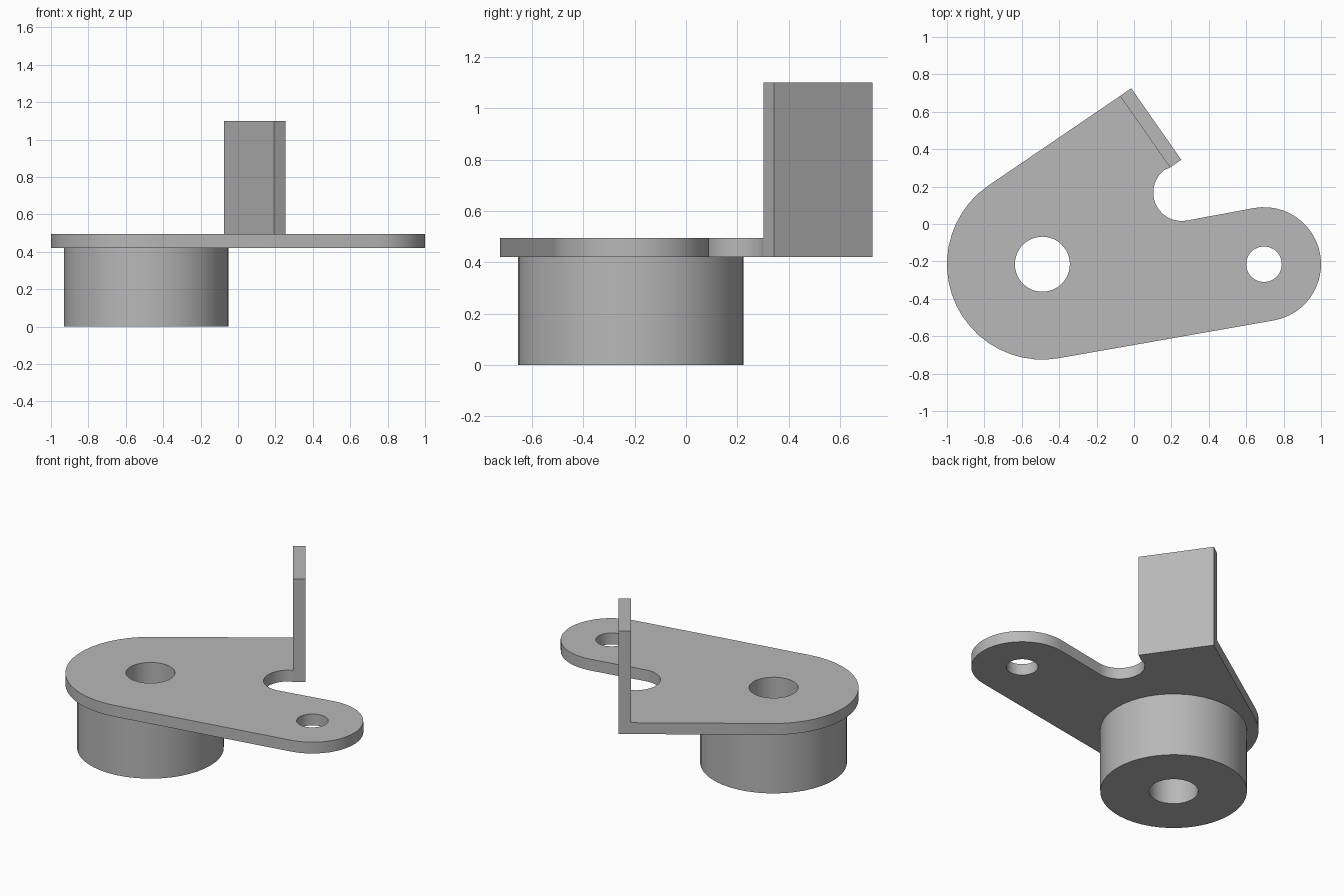
import bpy
import bmesh
from math import cos, sin, radians
from mathutils import Vector

if "Cube" in bpy.data.objects:
    bpy.data.objects.remove(bpy.data.objects["Cube"], do_unlink=True)

steel = bpy.data.materials.new("plain grey metal")
steel.use_nodes = True
grey = (0.48, 0.48, 0.48, 1)
steel.diffuse_color = grey
steel.node_tree.nodes["Principled BSDF"].inputs["Base Color"].default_value = grey


def arc(centre, radius, start, end, step=7.5):
    """Points along an arc, angles in degrees."""
    n = max(2, round(abs(end - start) / step))
    angles = [radians(start + (end - start) * i / n) for i in range(n + 1)]
    return [(centre[0] + radius * cos(a), centre[1] + radius * sin(a)) for a in angles]


def circle(centre, radius):
    return arc(centre, radius, 0, 360)[:-1]


def extruded(name, loops, bottom, top):
    """Solid from an outline followed by any hole outlines."""
    bm = bmesh.new()
    edges = []
    for loop in loops:
        verts = [bm.verts.new((x, y, bottom)) for x, y in loop]
        edges += [bm.edges.new((a, b)) for a, b in zip(verts, verts[1:] + verts[:1])]
    bmesh.ops.triangle_fill(bm, edges=edges, use_beauty=True, normal=(0, 0, 1))
    result = bmesh.ops.extrude_face_region(bm, geom=bm.faces[:], use_keep_orig=True)
    moved = [g for g in result["geom"] if isinstance(g, bmesh.types.BMVert)]
    bmesh.ops.translate(bm, verts=moved, vec=(0, 0, top - bottom))
    bmesh.ops.recalc_face_normals(bm, faces=bm.faces[:])
    mesh = bpy.data.meshes.new(name)
    bm.to_mesh(mesh)
    bm.free()
    mesh.materials.append(steel)
    obj = bpy.data.objects.new(name, mesh)
    bpy.context.collection.objects.link(obj)
    bpy.ops.object.select_all(action="DESELECT")
    obj.select_set(True)
    bpy.context.view_layer.objects.active = obj
    bpy.ops.object.shade_smooth_by_angle(angle=radians(30))
    return obj


# Shared dimensions
hub = (-0.49, -0.215)
pivot = (0.695, -0.215)
plate_bottom, plate_top, tab_top = 0.42, 0.495, 1.10
hub_hole = circle(hub, 0.147)

# Upright tab corners, set at an angle on the plate
along = Vector((cos(radians(-55)), sin(radians(-55))))
inward = Vector((along.y, -along.x))
outer_back = Vector((-0.015, 0.726))
outer_front = outer_back + along * 0.467
inner_back = outer_back + inward * 0.073
inner_front = outer_front + inward * 0.073

# Plate: two rounded ends joined by tangents, with a rounded notch by the tab
outline = arc(hub, 0.51, 124.5, 280)
outline += arc(pivot, 0.305, -80, 100)
outline += arc((0.255, 0.168), 0.152, 280, 125)
outline += [tuple(inner_front), tuple(inner_back)]
extruded("base_plate", [outline, hub_hole, circle(pivot, 0.095)], plate_bottom, plate_top)

# Tab rising from the plate edge
extruded("upright_tab", [[inner_back, inner_front, outer_front, outer_back]],
         plate_bottom, tab_top)

# Cylindrical boss below the plate with a through hole
extruded("round_boss", [circle(hub, 0.44), hub_hole], 0, plate_bottom)
